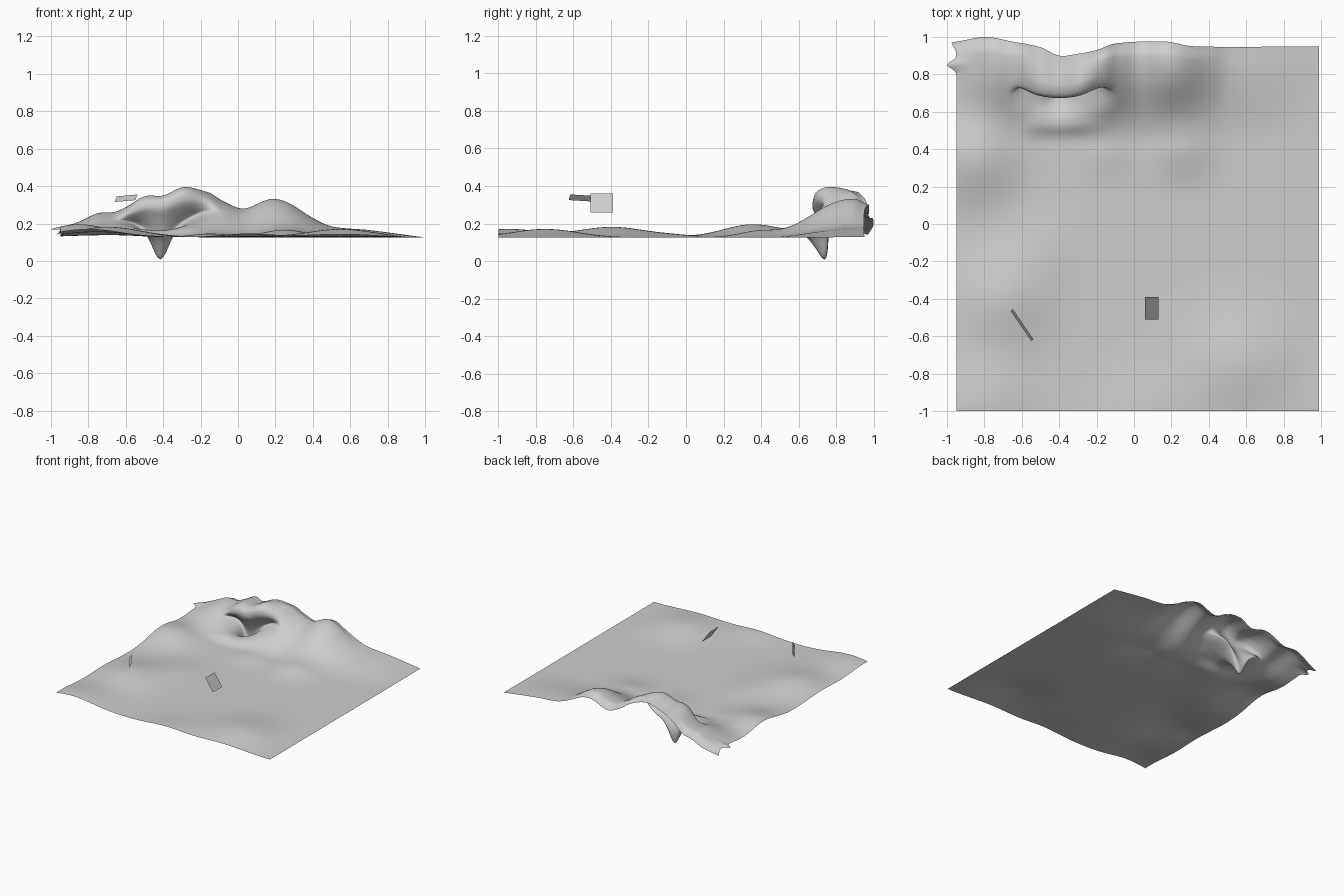
import bpy, bmesh, math

if "Cube" in bpy.data.objects:
    bpy.data.objects.remove(bpy.data.objects["Cube"])

def smooth(a, b, t):
    t = max(0.0, min(1.0, (t - a) / (b - a)))
    return t * t * (3 - 2 * t)

def interp(pts, t, k=1):
    """Smooth (Catmull-Rom style) interpolation of column k over column 0."""
    if t <= pts[0][0]:
        return pts[0][k]
    if t >= pts[-1][0]:
        return pts[-1][k]
    for i in range(len(pts) - 1):
        a, b = pts[i], pts[i + 1]
        if a[0] <= t <= b[0]:
            p, n = pts[max(i - 1, 0)], pts[min(i + 2, len(pts) - 1)]
            h = b[0] - a[0]
            f = (t - a[0]) / h
            m0 = (b[k] - p[k]) / (b[0] - p[0]) * h
            m1 = (n[k] - a[k]) / (n[0] - a[0]) * h
            return ((2*f**3 - 3*f*f + 1) * a[k] + (f**3 - 2*f*f + f) * m0
                    + (3*f*f - 2*f**3) * b[k] + (f**3 - f*f) * m1)

def gauss(d, w):
    return math.exp(-(d / w) ** 2)

grey = bpy.data.materials.new("stone_grey")
grey.diffuse_color = (0.62, 0.62, 0.62, 1)
grey.use_nodes = True
grey.node_tree.nodes["Principled BSDF"].inputs["Base Color"].default_value = grey.diffuse_color

# ridge height, back edge outline, low ground swells
RIDGE = [(-0.95, .17), (-.85, .21), (-.75, .255), (-.65, .265), (-.5, .345), (-.4, .35),
         (-.29, .395), (-.16, .37), (-.08, .32), (.03, .28), (.17, .33), (.26, .315),
         (.4, .23), (.5, .185), (.7, .165), (.99, .127)]
BACK = [(-.95, .97), (-.8, 1.0), (-.65, .975), (-.5, .945), (-.4, .9), (-.3, .91),
        (-.2, .93), (-.1, .965), (.17, .975), (.32, .95), (.99, .95)]
SWELLS = [(-.8, -.95, .045, .25), (-.7, -.4, .055, .25), (-.85, .36, .07, .23),
          (.55, -.75, .045, .25), (.05, -1, .02, .2), (.25, .42, .04, .17),
          (-.5, -.12, .015, .2), (-.15, .4, .02, .15)]
# overhanging cliff: parameter, y, z at the sides, z at the cave (fractions of the ridge height)
CLIFF = [(.50, .50, .16, .16), (.56, .56, .22, .16), (.60, .60, .26, .12), (.63, .655, .30, .03),
         (.66, .73, .35, .0), (.69, .755, .42, .10), (.71, .71, .55, .42), (.73, .675, .72, .68),
         (.75, .685, .9, .9), (.785, .75, 1, 1), (.95, .95, .9, .9)]

def ground(x, v):
    top = interp(RIDGE, x)
    base = .126 + sum(h * gauss(math.hypot(x - cx, v - cy), w) for cx, cy, h, w in SWELLS) \
        * smooth(.99, .8, x)
    # open slope
    s = smooth(.42, .87, v)
    z = base * (1 - s) + (top - .03 * smooth(.88, .95, v) * smooth(.5, .2, x)) * s
    y = v
    # cliff and cave
    w = smooth(-.68, -.52, x) * smooth(-.08, -.29, x) * smooth(.46, .56, v)
    if w > 0:
        core = gauss(x + .415, .11)
        frac = interp(CLIFF, v, 2) * (1 - core) + interp(CLIFF, v, 3) * core
        cz = .127 + (top - .127) * frac
        bow = 1.1 * (x + .4) ** 2 * smooth(.6, .7, v) * smooth(.95, .8, v)
        y += w * (interp(CLIFF, v, 1) - y + bow)
        z += w * (cz - z)
        z -= .12 * gauss(x + .415, .055) * gauss(v - .665, .026)
    y += (interp(BACK, x) - .95) * smooth(.72, .95, v)
    # folded back left corner
    x2 = x - (.05 * gauss(v - .84, .022) + .025 * gauss(v - .95, .03)) * smooth(-.86, -.95, x)
    return x2, y, max(z, 0)

# terrain sheet, rows are denser at the cliff
nx = 130
rows = [-1 + 1.56 * i / 80 for i in range(80)] + [.56 + .24 * i / 50 for i in range(50)] \
    + [.80 + .15 * i / 15 for i in range(16)]
bm = bmesh.new()
grid = [[bm.verts.new(ground(-.95 + 1.94 * i / nx, v)) for i in range(nx + 1)] for v in rows]
for r0, r1 in zip(grid, grid[1:]):
    for i in range(nx):
        bm.faces.new((r0[i], r0[i + 1], r1[i + 1], r1[i])).smooth = True
mesh = bpy.data.meshes.new("terrain")
bm.to_mesh(mesh)
bm.free()
mesh.materials.append(grey)
bpy.context.collection.objects.link(bpy.data.objects.new("terrain", mesh))

# floating panels
def panel(name, corners):
    me = bpy.data.meshes.new(name)
    me.from_pydata(corners, [], [(0, 1, 2, 3)])
    me.materials.append(grey)
    bpy.context.collection.objects.link(bpy.data.objects.new(name, me))

panel("right_panel", [(.06, -.51, .36), (.13, -.51, .26), (.13, -.39, .26), (.06, -.39, .36)])
panel("left_panel", [(-.66, -.465, .315), (-.55, -.625, .325), (-.537, -.617, .355), (-.648, -.455, .345)])
